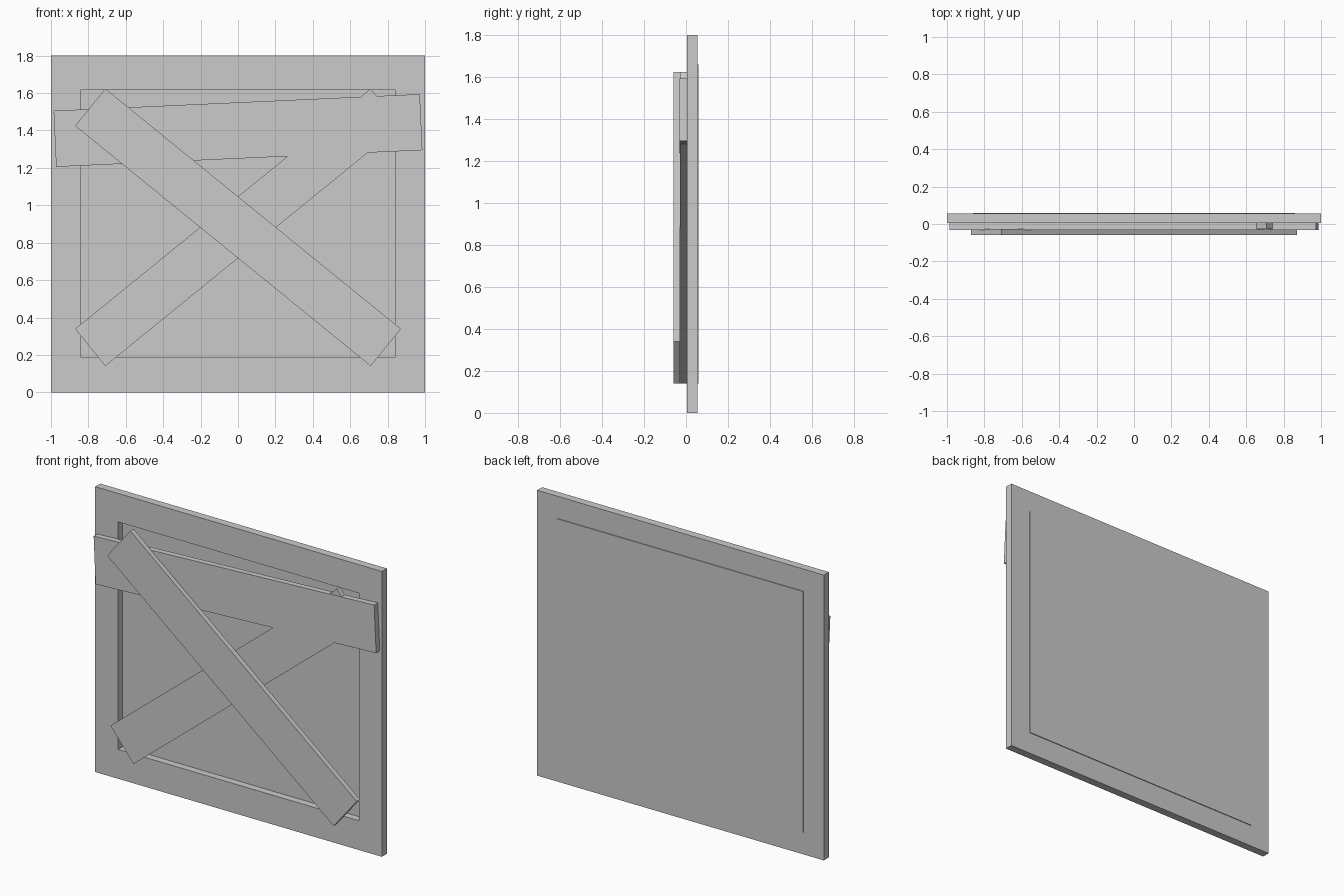
import bpy, bmesh
from math import radians
from mathutils import Matrix

if "Cube" in bpy.data.objects:
    bpy.data.objects.remove(bpy.data.objects["Cube"])


def board(name, x, z, length, height, y0, y1, angle=0):
    """Flat board facing -y, turned in the xz plane (positive lifts the right end)."""
    bm = bmesh.new()
    bmesh.ops.create_cube(bm, size=1)
    bm.transform(Matrix.Translation((x, (y0 + y1) / 2, z))
                 @ Matrix.Rotation(radians(-angle), 4, 'Y')
                 @ Matrix.Diagonal((length, y1 - y0, height, 1)))
    return finish(name, bm)


def finish(name, bm):
    bmesh.ops.recalc_face_normals(bm, faces=bm.faces)
    mesh = bpy.data.meshes.new(name)
    bm.to_mesh(mesh)
    bm.free()
    obj = bpy.data.objects.new(name, mesh)
    bpy.context.collection.objects.link(obj)
    return obj


def window_frame(name, outer, inner, y0, y1):
    """Rectangular ring; outer and inner are (half width, bottom, top)."""
    bm = bmesh.new()
    rings = []
    for y in (y0, y1):
        for w, b, t in (outer, inner):
            rings.append([bm.verts.new((x, y, z))
                          for x, z in ((-w, b), (w, b), (w, t), (-w, t))])
    front_out, front_in, back_out, back_in = rings
    for a, b in ((front_out, front_in), (back_out, back_in),
                 (front_out, back_out), (front_in, back_in)):
        for i in range(4):
            j = (i + 1) % 4
            bm.faces.new((a[i], a[j], b[j], b[i]))
    return finish(name, bm)


# Surround and the thin sheet closing its opening from behind
window_frame("window_frame", (1.0, 0.0, 1.8), (0.84, 0.185, 1.62), 0.005, 0.055)
board("back_panel", 0, 0.90, 1.72, 1.52, 0.05, 0.06)

# Boards nailed across the front
board("front_diagonal_plank", 0, 0.882, 2.036, 0.256, -0.06, -0.028, -39.1)
board("rear_diagonal_plank", 0, 0.882, 2.036, 0.256, -0.028, 0.005, 39.1)
board("cross_plank", 0, 1.40, 1.96, 0.30, -0.031, 0.005, 2.6)
